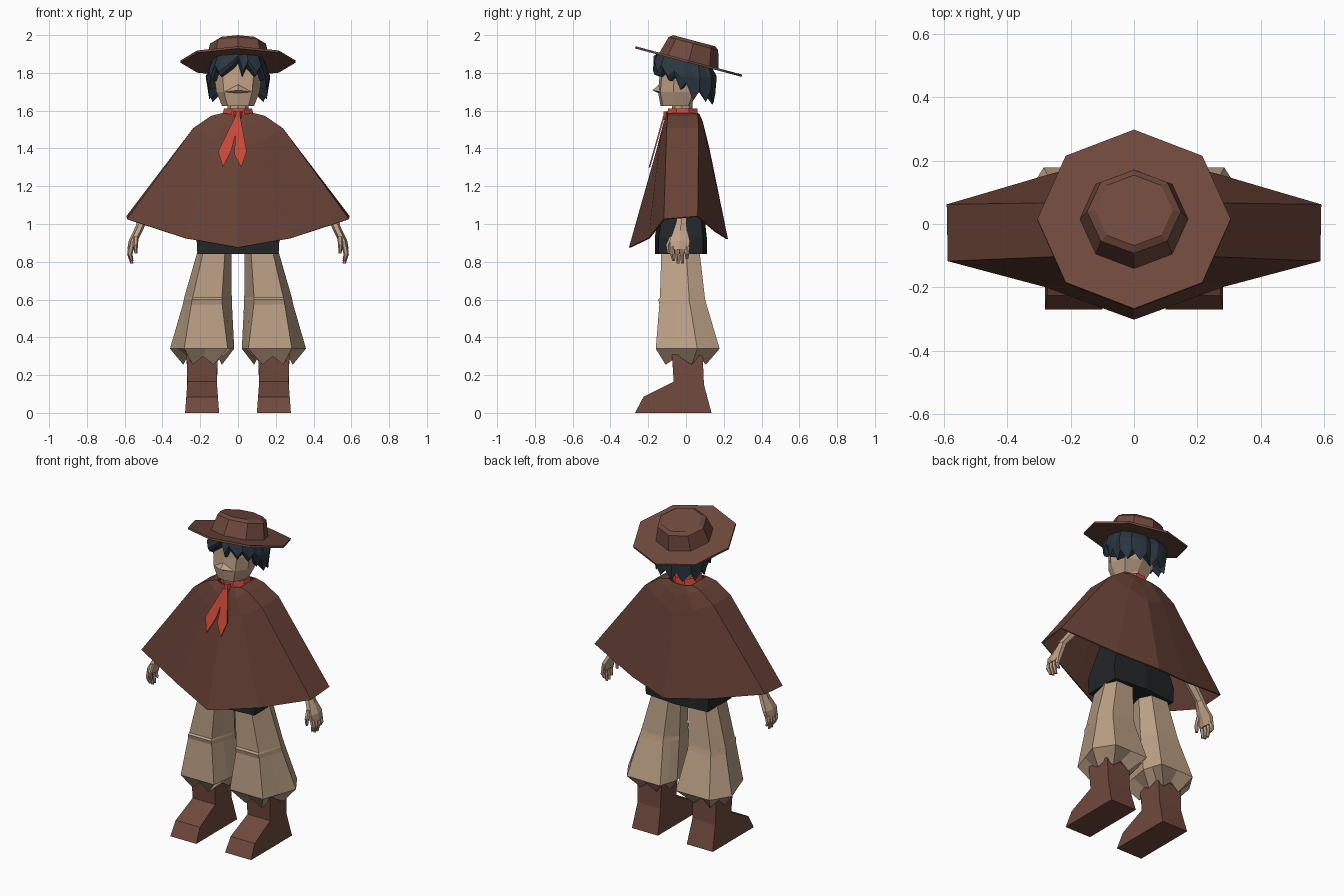
import bpy, bmesh, math
from mathutils import Vector


def material(name, r, g, b):
    lin = [((c / 255 + 0.055) / 1.055) ** 2.4 if c > 10 else c / 3294 for c in (r, g, b)]
    m = bpy.data.materials.new(name)
    m.diffuse_color = (*lin, 1)
    return m


SKIN = material("skin", 192, 161, 134)
CLOTH = material("tan cloth", 188, 160, 134)
PONCHO = material("poncho brown", 103, 65, 54)
LEATHER = material("leather brown", 112, 73, 61)
RED = material("scarf red", 203, 72, 57)
HAIR = material("hair blue black", 42, 54, 65)
DARK = material("belt black", 34, 36, 39)


def build(name, verts, faces, mat):
    bm = bmesh.new()
    vs = [bm.verts.new(v) for v in verts]
    for f in faces:
        bm.faces.new([vs[i] for i in f])
    bmesh.ops.recalc_face_normals(bm, faces=bm.faces)
    me = bpy.data.meshes.new(name)
    bm.to_mesh(me)
    bm.free()
    me.materials.append(mat)
    ob = bpy.data.objects.new(name, me)
    bpy.context.collection.objects.link(ob)
    return ob


def loft(name, rings, mat, caps=True):
    """Skin a list of equally sized closed rings."""
    n = len(rings[0])
    verts = [v for r in rings for v in r]
    faces = [(k * n + i, k * n + (i + 1) % n, (k + 1) * n + (i + 1) % n, (k + 1) * n + i)
             for k in range(len(rings) - 1) for i in range(n)]
    if caps:
        faces += [tuple(range(n)), tuple(range(len(verts) - n, len(verts)))]
    return build(name, verts, faces, mat)


def ring(n, cx, cy, z, rx, ry, turn=0.0):
    return [(cx + rx * math.cos(turn + math.tau * i / n),
             cy + ry * math.sin(turn + math.tau * i / n), z) for i in range(n)]


def mirrored(half):
    """Close a half outline whose first and last points lie on x = 0."""
    return half + [(-x, y, z) for x, y, z in half[-2:0:-1]]


# Hat: octagonal brim and crown on one tilted axis
TILT = math.atan2(0.15, 0.565)
brim = loft("hat_brim", [ring(8, 0, 0, -0.006, 0.305, 0.292),
                         ring(8, 0, 0, 0.006, 0.305, 0.292)], LEATHER)
crown = loft("hat_crown", [ring(8, 0, 0, 0.0, 0.172, 0.163),
                           ring(8, 0, 0, 0.098, 0.148, 0.136),
                           ring(8, 0, 0, 0.114, 0.122, 0.115)], LEATHER)
for part in (brim, crown):
    part.location = (0, 0.014, 1.86)
    part.rotation_euler.x = -TILT

# Head, neck and nose wedge
head_levels = [(1.625, 0.085, -0.135, 0.02), (1.70, 0.115, -0.148, 0.07),
               (1.78, 0.125, -0.14, 0.10), (1.875, 0.12, -0.135, 0.10)]
loft("head", [mirrored([(0, f, z), (w * 0.65, f + 0.012, z), (w, f * 0.45, z),
                        (w * 0.9, b * 0.6, z), (0, b, z)])
              for z, w, f, b in head_levels], SKIN)
loft("neck", [ring(8, 0, -0.02, 1.56, 0.055, 0.055), ring(8, 0, -0.02, 1.66, 0.055, 0.055)], SKIN)
build("nose", [(-0.07, -0.138, 1.70), (0.07, -0.138, 1.70), (0, -0.177, 1.708),
               (0, -0.142, 1.74), (0, -0.142, 1.69)],
      [(0, 2, 3), (2, 1, 3), (0, 4, 2), (4, 1, 2), (0, 3, 1, 4)], SKIN)

# Hair: shell under the hat with a jagged lower edge
fringe = [(-0.03, -0.16, 1.84), (0.0, -0.163, 1.875), (0.025, -0.166, 1.79), (0.05, -0.16, 1.845)]
side = [(0.095, -0.145, 1.785), (0.115, -0.125, 1.82), (0.135, -0.09, 1.76), (0.145, -0.06, 1.79),
        (0.15, -0.03, 1.71), (0.158, 0.0, 1.75), (0.152, 0.035, 1.66), (0.16, 0.07, 1.71),
        (0.135, 0.105, 1.645), (0.125, 0.13, 1.70), (0.075, 0.145, 1.64), (0.04, 0.155, 1.69)]
rim = fringe + side + [(0, 0.14, 1.63)] + [(-x, y, z) for x, y, z in reversed(side)]
top = [(x * 0.92, y * 0.92, 1.857 - 0.266 * (y - 0.015)) for x, y, z in rim]
mid = [(x * 1.07, y * 1.05, min(max(1.78, z + 0.02), t[2] - 0.015)) for (x, y, z), t in zip(rim, top)]
loft("hair", [top, mid, rim, [(x * 0.3, 0.02 + y * 0.3, 1.74) for x, y, z in rim]], HAIR)

# Poncho: half rings from neck to hem
poncho_rings = [
    [(0, -0.098, 1.575), (0.045, -0.098, 1.58), (0.08, -0.088, 1.585),
     (0.08, 0.058, 1.585), (0.045, 0.068, 1.58), (0, 0.07, 1.577)],
    [(0, -0.122, 1.50), (0.07, -0.117, 1.53), (0.14, -0.095, 1.57),
     (0.14, 0.06, 1.57), (0.07, 0.085, 1.54), (0, 0.09, 1.51)],
    [(0, -0.15, 1.40), (0.12, -0.135, 1.44), (0.235, -0.10, 1.505),
     (0.235, 0.065, 1.505), (0.12, 0.10, 1.46), (0, 0.118, 1.41)],
    [(0, -0.298, 0.875), (0.28, -0.195, 0.925), (0.585, -0.115, 1.025),
     (0.588, 0.06, 1.04), (0.26, 0.155, 0.96), (0, 0.218, 0.92)]]
poncho = loft("poncho", [mirrored(r) for r in poncho_rings], PONCHO, caps=False)
thick = poncho.modifiers.new("thickness", "SOLIDIFY")
thick.thickness = 0.008
thick.offset = 0

# Scarf: collar, knot and two hanging tails
loft("scarf_collar", [ring(8, 0, -0.018, 1.57, 0.092, 0.088, math.pi / 8),
                      ring(8, 0, -0.018, 1.612, 0.08, 0.084, math.pi / 8)], RED)
loft("scarf_knot", [ring(6, 0, -0.108, 1.55, 0.016, 0.014),
                    ring(6, 0, -0.104, 1.595, 0.024, 0.016)], RED)
tails = {"scarf_tail_left": [(-0.012, 1.575), (-0.105, 1.385), (-0.08, 1.30), (-0.035, 1.39), (0.008, 1.55)],
         "scarf_tail_right": [(-0.008, 1.56), (-0.02, 1.37), (0.018, 1.30), (0.046, 1.385), (0.012, 1.57)]}
for name, pts in tails.items():
    loft(name, [[(x, -0.113 - 0.285 * (1.57 - z) - d, z) for x, z in pts] for d in (0, 0.008)], RED)

# Torso under the poncho, widening to the belt
loft("torso", [mirrored([(0, f, z), (w, f + 0.02, z), (w, b - 0.02, z), (0, b, z)])
               for z, w, f, b in [(0.84, 0.215, -0.165, 0.11), (0.93, 0.22, -0.165, 0.11),
                                  (1.2, 0.15, -0.12, 0.08), (1.52, 0.11, -0.08, 0.05)]], DARK)


# Trouser rings: z, inner x, inner front, outer front, outer x, front y, back y
LEG = [(0.87, 0.035, 0.068, 0.18, 0.21, -0.13, 0.07),
       (0.61, 0.033, 0.085, 0.24, 0.285, -0.138, 0.10),
       (0.60, 0.033, 0.085, 0.243, 0.287, -0.147, 0.102),
       (0.575, 0.032, 0.084, 0.247, 0.292, -0.141, 0.108),
       (0.34, 0.02, 0.055, 0.285, 0.36, -0.16, 0.178)]


def leg_ring(s, z, xi, fi, fo, xo, yf, yb):
    ym = yf * 0.35 + yb * 0.65
    hexa = [Vector(p) for p in ((fi, yf, z), (fo, yf, z), (xo, ym, z),
                                (fo, yb, z), (fi, yb, z), (xi, ym, z))]
    pts = []
    for i, p in enumerate(hexa):
        pts += [p, (p + hexa[(i + 1) % 6]) / 2]
    return [(s * p.x, p.y, p.z) for p in pts]


def tube(name, sections, s, mat):
    """Six-sided limb through (x, y, z, half x, half y) sections."""
    loft(name, [[(s * x, y, z) for x, y, z in ring(6, cx, cy, cz, rx, ry)]
                for cx, cy, cz, rx, ry in sections], mat)


BOOT = [(-0.27, 0), (-0.225, 0.085), (-0.065, 0.165), (-0.075, 0.31),
        (0.088, 0.31), (0.095, 0.15), (0.135, 0)]
FINGERS = [(-0.073, 0.805), (-0.047, 0.79), (-0.021, 0.79), (0.005, 0.815)]

for s, tag in ((-1, "right"), (1, "left")):
    # Trousers with a jagged cuff
    cuff = [(x, y, 0.30 if i % 2 else 0.255) for i, (x, y, z) in
            enumerate(leg_ring(s, 0, 0.085, 0.13, 0.24, 0.29, -0.108, 0.105))]
    loft("trouser_leg_" + tag, [leg_ring(s, *r) for r in LEG] + [cuff], CLOTH)

    # Boot: side profile, pinched at the ankle
    def width(z):
        return 0.09 - 0.012 * min(z / 0.165, 1) + 0.03 * max(z - 0.165, 0)
    loft("boot_" + tag, [[(s * 0.19 + d * width(z), y, z) for y, z in BOOT] for d in (-1, 1)], LEATHER)

    # Arm, palm, fingers and thumb
    tube("arm_" + tag, [(0.19, -0.02, 1.42, 0.04, 0.04), (0.42, -0.02, 1.12, 0.035, 0.035),
                        (0.515, -0.025, 1.0, 0.026, 0.03)], s, SKIN)
    tube("hand_" + tag, [(0.505, -0.025, 1.02, 0.024, 0.028), (0.528, -0.03, 0.965, 0.024, 0.042),
                         (0.556, -0.033, 0.91, 0.023, 0.062), (0.567, -0.034, 0.865, 0.019, 0.055)], s, SKIN)
    for k, (y, tip) in enumerate(FINGERS):
        tube(f"finger_{k + 1}_{tag}", [(0.565, y, 0.88, 0.016, 0.015), (0.573, y, 0.84, 0.014, 0.013),
                                       (0.562, y * 0.9, tip, 0.008, 0.008)], s, SKIN)
    tube("thumb_" + tag, [(0.54, -0.07, 0.935, 0.015, 0.018), (0.543, -0.094, 0.89, 0.013, 0.014),
                          (0.54, -0.09, 0.845, 0.008, 0.009)], s, SKIN)
